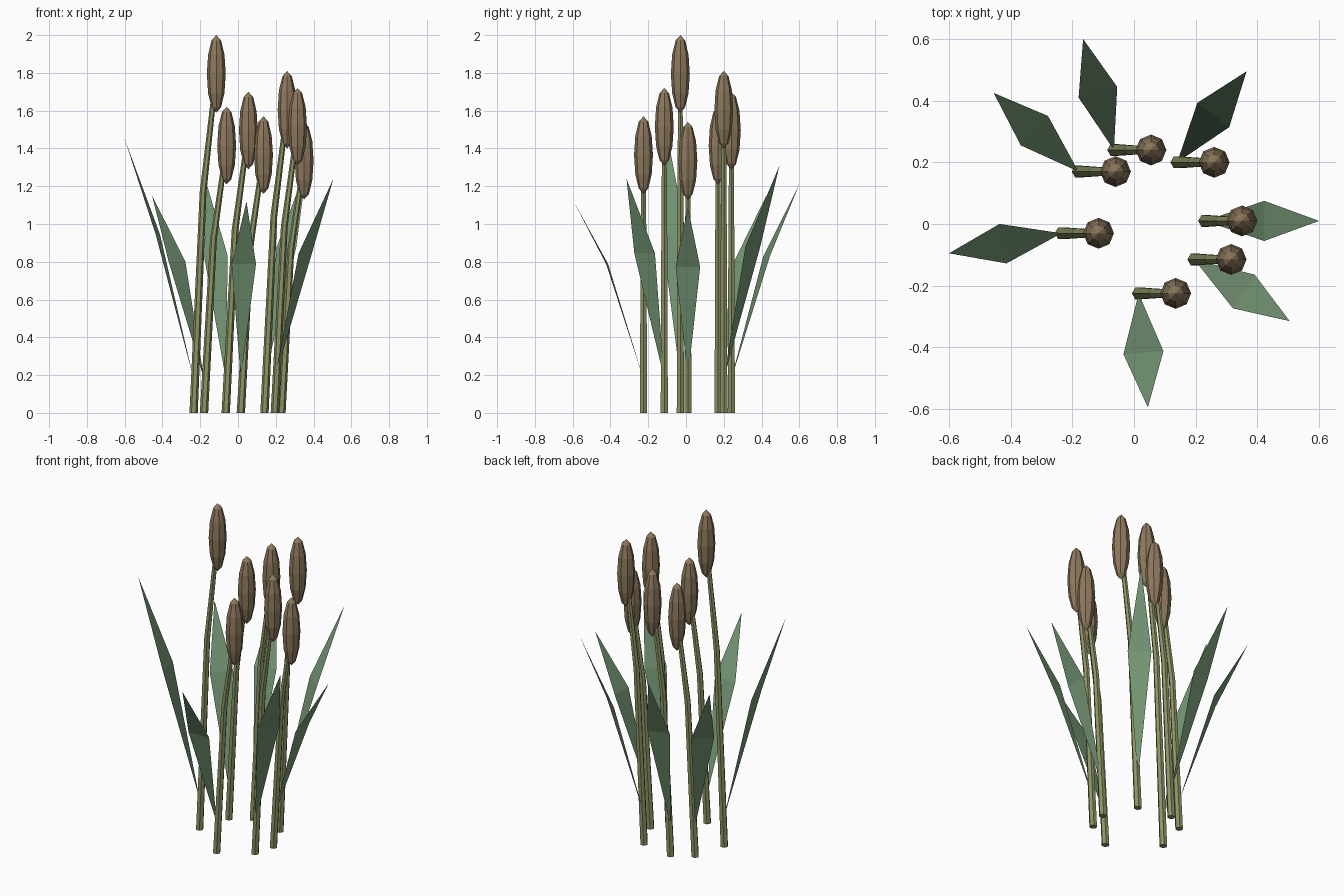
import bpy, bmesh, math
from mathutils import Vector

if "Cube" in bpy.data.objects:
    bpy.data.objects.remove(bpy.data.objects["Cube"])


def material(name, rgb):
    m = bpy.data.materials.new(name)
    m.diffuse_color = (*rgb, 1)
    m.use_nodes = True
    m.node_tree.nodes["Principled BSDF"].inputs["Base Color"].default_value = m.diffuse_color
    return m


STEM = material("stem_green", (0.27, 0.30, 0.13))
HEAD = material("seed_brown", (0.27, 0.19, 0.11))
LEAF = material("leaf_green", (0.18, 0.31, 0.18))


def finish(name, bm, mat):
    mesh = bpy.data.meshes.new(name)
    bm.to_mesh(mesh)
    bm.free()
    mesh.materials.append(mat)
    obj = bpy.data.objects.new(name, mesh)
    bpy.context.collection.objects.link(obj)


# Tapered six-sided stem that bends once and ends inside the head
def stem(name, x, y, zc):
    bm = bmesh.new()
    rings = []
    for dx, z, r in ((0, 0, 0.022), (0.05, 0.65 * zc, 0.018), (0.12, zc, 0.013)):
        rings.append([bm.verts.new((x + dx + r * math.cos(i * math.pi / 3),
                                    y + r * math.sin(i * math.pi / 3), z)) for i in range(6)])
    for a, b in zip(rings, rings[1:]):
        for i in range(6):
            j = (i + 1) % 6
            bm.faces.new((a[i], a[j], b[j], b[i]))
    bm.faces.new(rings[0][::-1])
    bm.faces.new(rings[-1])
    finish(name, bm, STEM)


# Stretched low-poly seed head
def head(name, x, y, zc):
    bm = bmesh.new()
    bmesh.ops.create_uvsphere(bm, u_segments=8, v_segments=6, radius=1)
    for v in bm.verts:
        v.co = Vector((x + 0.05 * v.co.x, y + 0.05 * v.co.y, zc + 0.205 * v.co.z))
    finish(name, bm, HEAD)


# Flat diamond blade folded across its widest line
def leaf(name, x, y, tip):
    base, tip = Vector((x, y, 0.18)), Vector(tip)
    mid = base.lerp(tip, 0.52)
    mid.z = 0.25 + 0.48 * tip.z
    d = tip - base
    side = Vector((-d.y, d.x, 0)).normalized() * 0.065
    bm = bmesh.new()
    b, l, r, t = [bm.verts.new(p) for p in (base, mid + side, mid - side, tip)]
    bm.faces.new((b, r, l))
    bm.faces.new((l, r, t))
    finish(name, bm, LEAF)


# Stem base x, y, head top z, leaf tip
plants = [
    (-0.18, 0.17, 1.62, (-0.455, 0.425, 1.15)),
    (-0.065, 0.24, 1.70, (-0.165, 0.60, 1.21)),
    (0.14, 0.20, 1.81, (0.365, 0.495, 1.31)),
    (0.23, 0.01, 1.54, (0.60, 0.01, 1.09)),
    (0.195, -0.115, 1.72, (0.505, -0.315, 1.24)),
    (0.015, -0.225, 1.57, (0.045, -0.595, 1.12)),
    (-0.235, -0.03, 2.00, (-0.60, -0.095, 1.45)),
]
for n, (x, y, top, tip) in enumerate(plants, 1):
    stem(f"stem_{n}", x, y, top - 0.205)
    head(f"seed_head_{n}", x + 0.12, y, top - 0.205)
    leaf(f"leaf_{n}", x, y, tip)
